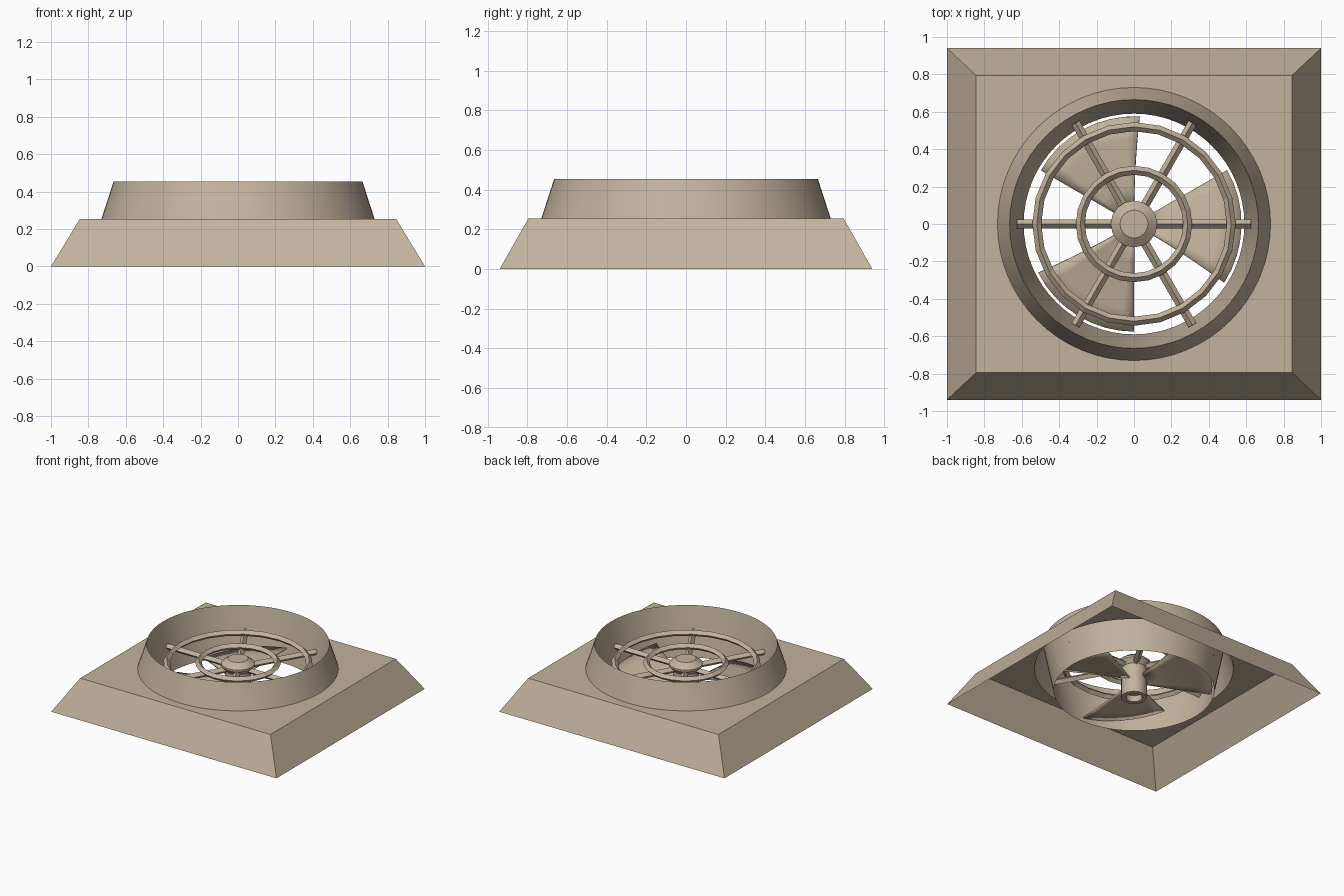
import bpy, bmesh, math
from mathutils import Matrix

if "Cube" in bpy.data.objects:
    bpy.data.objects.remove(bpy.data.objects["Cube"])

tan = bpy.data.materials.new("tan_metal")
tan.diffuse_color = (0.536, 0.447, 0.333, 1)
tan.use_nodes = True
tan.node_tree.nodes["Principled BSDF"].inputs["Base Color"].default_value = tan.diffuse_color


def finish(name, bm, smooth=False):
    bmesh.ops.recalc_face_normals(bm, faces=bm.faces[:])
    mesh = bpy.data.meshes.new(name)
    bm.to_mesh(mesh)
    bm.free()
    mesh.materials.append(tan)
    obj = bpy.data.objects.new(name, mesh)
    bpy.context.collection.objects.link(obj)
    if smooth:
        bpy.ops.object.select_all(action='DESELECT')
        obj.select_set(True)
        bpy.context.view_layer.objects.active = obj
        bpy.ops.object.shade_smooth_by_angle(angle=math.radians(30))
    return obj


def lathe(name, profile, sides):
    bm = bmesh.new()
    verts = [bm.verts.new((r, 0, z)) for r, z in profile]
    edges = [bm.edges.new(pair) for pair in zip(verts, verts[1:])]
    bmesh.ops.spin(bm, geom=verts + edges, cent=(0, 0, 0), axis=(0, 0, 1),
                   angle=math.tau, steps=sides, use_merge=True)
    bmesh.ops.remove_doubles(bm, verts=bm.verts[:], dist=1e-5)
    return finish(name, bm, True)


# Open-bottomed sloped base with a round hole in its top plate
bm = bmesh.new()
corners = [(-1, -1), (1, -1), (1, 1), (-1, 1)]
low = [bm.verts.new((x, y * 0.94, 0)) for x, y in corners]
top = [bm.verts.new((x * 0.845, y * 0.795, 0.255)) for x, y in corners]
for i in range(4):
    j = (i + 1) % 4
    bm.faces.new((low[i], low[j], top[j], top[i]))
rim = [e for e in bm.edges if all(v in top for v in e.verts)]
hole = bmesh.ops.create_circle(bm, segments=64, radius=0.73,
                               matrix=Matrix.Translation((0, 0, 0.255)))['verts']
rim += list({e for v in hole for e in v.link_edges})
bmesh.ops.triangle_fill(bm, edges=rim, use_beauty=True, normal=(0, 0, 1))
finish("base_housing", bm)

# Raised collar folding over into the inner air duct
lathe("duct_collar", [(0.73, 0.255), (0.665, 0.455), (0.59, 0.07)], 64)

# Motor hub with bevelled cap and recessed bottom
lathe("hub", [(0, 0.338), (0.075, 0.338), (0.125, 0.3), (0.125, 0.285),
              (0.095, 0.25), (0.095, 0.01), (0.06, 0.01), (0.06, 0.06), (0, 0.06)], 16)

# Guard rings with diamond cross-section
for name, radius in (("guard_ring_inner", 0.287), ("guard_ring_outer", 0.52)):
    bpy.ops.mesh.primitive_torus_add(major_segments=24, minor_segments=4, major_radius=radius,
                                     minor_radius=0.024, location=(0, 0, 0.3))
    bpy.context.object.name = name
    bpy.context.object.data.materials.append(tan)

# Guard spokes running below the rings, ridge facing up
for i in range(6):
    bm = bmesh.new()
    turn = (Matrix.Rotation(i * math.tau / 6, 4, 'Z') @ Matrix.Translation((0.355, 0, 0.265))
            @ Matrix.Rotation(math.pi / 2, 4, 'Y'))
    bmesh.ops.create_cone(bm, cap_ends=True, segments=4, radius1=0.024, radius2=0.024,
                          depth=0.54, matrix=turn)
    finish(f"guard_spoke_{i + 1}", bm)

# Three pitched fan blades, each spanning 60 degrees
for i in range(3):
    bm = bmesh.new()
    rows = []
    for k in range(9):
        t = k / 8
        row = []
        for m in range(5):
            s = m / 4
            r = 0.085 + 0.49 * s
            a = math.radians(-30 + 60 * t - 3 * s * (1 - t)) + i * math.tau / 3
            z = 0.15 + (0.02 + 0.035 * s) * (1 - 2 * t)
            row.append(bm.verts.new((r * math.cos(a), r * math.sin(a), z)))
        rows.append(row)
    for p, q in zip(rows, rows[1:]):
        for m in range(4):
            bm.faces.new((p[m], p[m + 1], q[m + 1], q[m]))
    blade = finish(f"fan_blade_{i + 1}", bm, True)
    solid = blade.modifiers.new("thickness", 'SOLIDIFY')
    solid.thickness = 0.012
    solid.offset = 0
